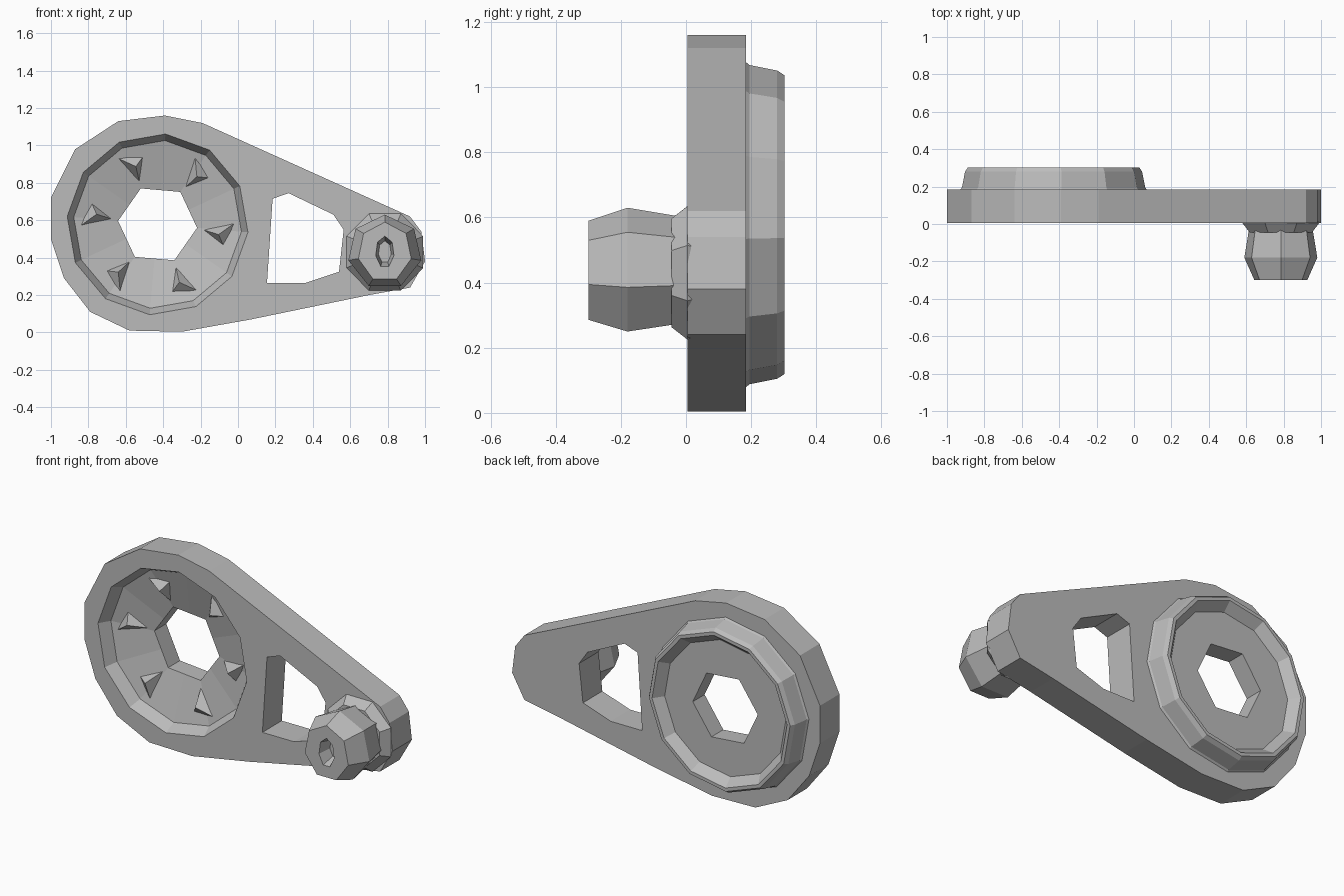
import bpy, bmesh, math
from mathutils import Vector

cube = bpy.data.objects.get("Cube")
if cube:
    bpy.data.objects.remove(cube)

metal = bpy.data.materials.new("grey_metal")
metal.use_nodes = True
GREY = (0.5, 0.5, 0.5, 1)
metal.diffuse_color = GREY
metal.node_tree.nodes["Principled BSDF"].inputs["Base Color"].default_value = GREY

HUB = (-0.43, 0.578)
PIN = (0.785, 0.43)
FRONT, BACK = 0.005, 0.185


def finish(bm, name):
    bmesh.ops.remove_doubles(bm, verts=bm.verts, dist=0.0005)
    bmesh.ops.recalc_face_normals(bm, faces=bm.faces)
    mesh = bpy.data.meshes.new(name)
    bm.to_mesh(mesh)
    bm.free()
    mesh.materials.append(metal)
    obj = bpy.data.objects.new(name, mesh)
    bpy.context.collection.objects.link(obj)
    return obj


def ring(centre, n, rx, rz, turn=0.0, flat=1.0):
    """Points round a centre in the xz plane; flat pulls in every second point."""
    pts = []
    for i in range(n):
        a = turn + math.tau * i / n
        k = flat if i % 2 else 1.0
        pts.append((centre[0] + rx * k * math.cos(a), centre[1] + rz * k * math.sin(a)))
    return pts


def bridge(bm, a, b):
    for i in range(len(a)):
        j = (i + 1) % len(a)
        bm.faces.new((a[i], a[j], b[j], b[i]))


def slab(name, loops, y0, y1):
    """Plate with an outer loop and holes."""
    bm = bmesh.new()
    sides = []
    for y in (y0, y1):
        edges, rows = [], []
        for loop in loops:
            vs = [bm.verts.new((x, y, z)) for x, z in loop]
            edges += [bm.edges.new((vs[i - 1], vs[i])) for i in range(len(vs))]
            rows.append(vs)
        bmesh.ops.triangle_fill(bm, edges=edges, use_beauty=True, normal=Vector((0, -1, 0)))
        sides.append(rows)
    for a, b in zip(*sides):
        bridge(bm, a, b)
    bmesh.ops.dissolve_limit(bm, angle_limit=0.01, verts=bm.verts, edges=bm.edges)
    return finish(bm, name)


def loft(name, sections, closed=False):
    """Skin over (y, points) sections; closed joins the last to the first."""
    bm = bmesh.new()
    rows = [[bm.verts.new((x, y, z)) for x, z in pts] for y, pts in sections]
    for a, b in zip(rows, rows[1:]):
        bridge(bm, a, b)
    if closed:
        bridge(bm, rows[-1], rows[0])
    else:
        bm.faces.new(rows[0])
        bm.faces.new(rows[-1])
    return finish(bm, name)


# Teardrop arm plate with hub opening and window
TURN = math.radians(-5)
outline = [(-1, 0.72), (-0.87, 0.98), (-0.64, 1.13), (-0.39, 1.16), (-0.19, 1.12),
           (0.92, 0.62), (0.98, 0.54), (1, 0.38), (0.92, 0.24), (0.7, 0.2),
           (0.07, 0.07), (-0.3, 0.004), (-0.58, 0.01), (-0.79, 0.11), (-0.93, 0.29), (-1, 0.5)]
window = [(0.155, 0.265), (0.36, 0.265), (0.54, 0.325), (0.565, 0.55),
          (0.51, 0.63), (0.27, 0.745), (0.185, 0.715)]
slab("arm_plate", [outline, window, ring(HUB, 12, 0.485, 0.485, TURN)], FRONT, BACK)

# Dished hub: front bowl, hexagonal bore, recessed back and raised rim
HEX = math.cos(math.pi / 6)
hub_profile = [(FRONT, 0.485, 1), (0.075, 0.45, 1), (0.14, 0.212, HEX), (0.25, 0.212, HEX),
               (0.25, 0.395, 1), (0.303, 0.44, 1), (0.303, 0.46, 1), (0.28, 0.475, 1),
               (0.195, 0.492, 1), (BACK, 0.5, 1), (BACK, 0.485, 1)]
loft("hub", [(y, ring(HUB, 12, r, r, TURN, k)) for y, r, k in hub_profile], closed=True)

# Six small pointed lugs inside the bowl
for i in range(6):
    a = math.radians(60 * i - 6)
    out, side = Vector((math.cos(a), math.sin(a))), Vector((-math.sin(a), math.cos(a)))
    c = Vector(HUB)
    bm = bmesh.new()
    base = [(0.42, 0.06, 0.09), (0.23, 0, 0.15), (0.37, -0.09, 0.11)]
    vs = []
    for r, s, y in base + [(0.33, -0.02, 0.05)]:
        p = c + out * r + side * s
        vs.append(bm.verts.new((p.x, y, p.y)))
    for tri in ((0, 1, 2), (0, 1, 3), (1, 2, 3), (2, 0, 3)):
        bm.faces.new([vs[k] for k in tri])
    finish(bm, "hub_lug_%d" % (i + 1))

# Collar and socketed pin at the narrow end
collar = [(0.04, 0.2), (FRONT, 0.222), (-0.045, 0.18), (-0.045, 0.12)]
loft("pin_collar", [(y, ring(PIN, 8, r, r, 0.39)) for y, r in collar])
pin = [(-0.03, 0.175, 0.175), (-0.18, 0.2, 0.2), (-0.3, 0.145, 0.16),
       (-0.3, 0.05, 0.085), (-0.22, 0.035, 0.06)]
loft("pin", [(y, ring(PIN, 7, rx, rz, math.pi / 2)) for y, rx, rz in pin])
